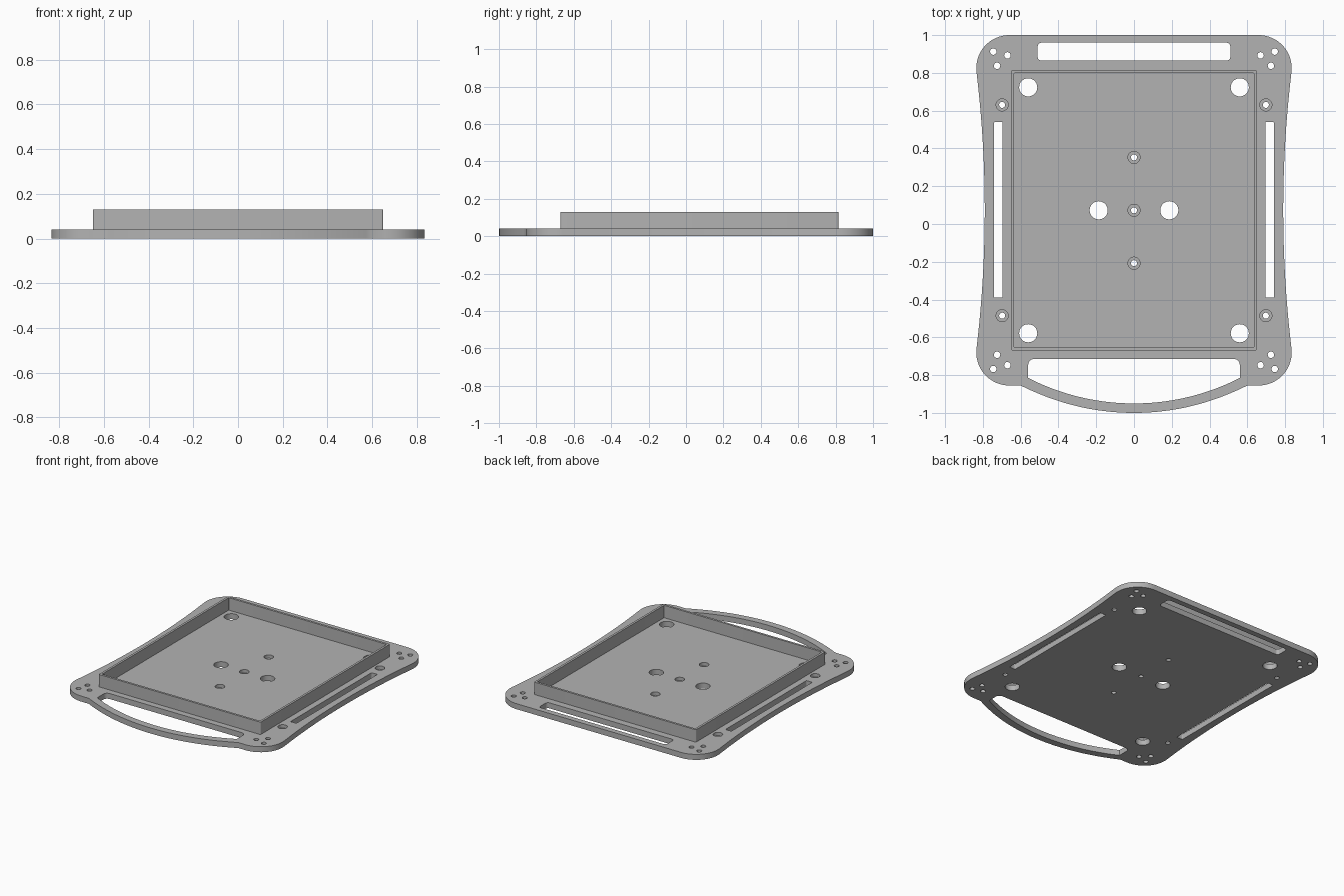
import bpy
import bmesh
from math import cos, sin, radians, asin, degrees

cube = bpy.data.objects.get("Cube")
if cube:
    bpy.data.objects.remove(cube)

grey = bpy.data.materials.new("light grey")
grey.use_nodes = True
colour = (0.45, 0.45, 0.45, 1)
grey.diffuse_color = colour
grey.node_tree.nodes["Principled BSDF"].inputs["Base Color"].default_value = colour

MID = 0.0725       # centre line of the tray in y
PLATE = 0.04       # plate thickness
TOP = 0.13         # top of the tray wall


def arc(cx, cy, r, start, end, n=12):
    angles = [radians(start + (end - start) * i / n) for i in range(n + 1)]
    return [(cx + r * cos(a), cy + r * sin(a)) for a in angles]


def circle(x, y, r):
    return arc(x, y, r, 0, 360, 32)[:-1]


def bow(half, y_end, y_low):
    """Shallow arc hanging from (half, y_end) to (-half, y_end)."""
    sag = y_end - y_low
    r = (half ** 2 + sag ** 2) / (2 * sag)
    a = degrees(asin(half / r))
    return arc(0, y_low + r, r, a - 90, -a - 90, 40)


def rounded_box(x0, x1, y0, y1, r):
    return (arc(x1 - r, y1 - r, r, 90, 0, 6) + arc(x1 - r, y0 + r, r, 0, -90, 6)
            + arc(x0 + r, y0 + r, r, -90, -180, 6) + arc(x0 + r, y1 - r, r, 180, 90, 6))


def prisms(name, loops, z0, z1):
    """One object made of upright prisms over the given outlines."""
    bm = bmesh.new()
    for loop in loops:
        base = bm.faces.new([bm.verts.new((x, y, z0)) for x, y in loop])
        out = bmesh.ops.extrude_face_region(bm, geom=[base], use_keep_orig=True)
        verts = [v for v in out["geom"] if isinstance(v, bmesh.types.BMVert)]
        bmesh.ops.translate(bm, verts=verts, vec=(0, 0, z1 - z0))
    bmesh.ops.recalc_face_normals(bm, faces=bm.faces)
    mesh = bpy.data.meshes.new(name)
    bm.to_mesh(mesh)
    bm.free()
    mesh.materials.append(grey)
    obj = bpy.data.objects.new(name, mesh)
    bpy.context.collection.objects.link(obj)
    return obj


def activate(obj):
    bpy.ops.object.select_all(action="DESELECT")
    obj.select_set(True)
    bpy.context.view_layer.objects.active = obj


def cut(obj, cutter):
    cutter.hide_render = True
    mod = obj.modifiers.new("cut", "BOOLEAN")
    mod.operation = "DIFFERENCE"
    mod.solver = "EXACT"
    mod.object = cutter
    activate(obj)
    bpy.ops.object.modifier_apply(modifier=mod.name)
    bpy.data.objects.remove(cutter)


# Plate outline: rounded corners, waisted sides and a bowed front handle
waist_half, waist_sag = 0.753 - 0.02, 0.044
waist_r = (waist_half ** 2 + waist_sag ** 2) / (2 * waist_sag)
tilt = degrees(asin(waist_half / waist_r))
right_side = (arc(0.66, 0.825, 0.175, 90, -tilt, 16)
              + arc(0.79 + waist_r, MID, waist_r, 180 - tilt, 180 + tilt, 32)[1:-1]
              + arc(0.66, -0.68, 0.175, tilt, -90, 16))
left_side = [(-x, y) for x, y in reversed(right_side)]
plate = prisms("base_plate", [right_side + bow(0.6, -0.855, -0.997) + left_side], 0, PLATE)
# Stretch the outline to its exact depth
for v in plate.data.vertices:
    if v.co.y < -0.9:
        v.co.y -= 0.003 * (-0.9 - v.co.y) / 0.097

# Openings right through the plate
handle = (bow(0.56, -0.815, -0.95)
          + arc(-0.53, -0.745, 0.03, 180, 90, 6) + arc(0.53, -0.745, 0.03, 90, 0, 6))
openings = [handle, rounded_box(-0.51, 0.51, 0.865, 0.96, 0.02)]
screws = [(0, MID + d) for d in (-0.28, 0, 0.28)]
for side in (-1, 1):
    lo, hi = sorted((side * 0.695, side * 0.742))
    openings.append(rounded_box(lo, hi, -0.39, 0.54, 0.006))
    openings.append(circle(side * 0.187, MID, 0.048))
    for end in (-1, 1):
        screws.append((side * 0.698, MID + end * 0.558))
        openings.append(circle(side * 0.56, MID + end * 0.651, 0.048))
        for x, d in ((0.745, 0.84), (0.67, 0.82), (0.725, 0.765)):
            openings.append(circle(side * x, MID + end * d, 0.017))
openings += [circle(x, y, 0.016) for x, y in screws]
cut(plate, prisms("opening_cutter", openings, -0.05, 0.1))

# Counterbores for the screws
bores = [circle(x, y, 0.032) for x, y in screws]
cut(plate, prisms("bore_cutter", bores, 0.016, 0.1))

# Thin upright wall around the tray
wall = prisms("tray_wall", [rounded_box(-0.65, 0.65, -0.67, 0.815, 0.008)], PLATE, TOP)
inside = rounded_box(-0.634, 0.634, -0.654, 0.799, 0.002)
cut(wall, prisms("tray_cutter", [inside], 0, 0.2))

for obj in (plate, wall):
    activate(obj)
    bpy.ops.object.shade_smooth_by_angle(angle=radians(30))
